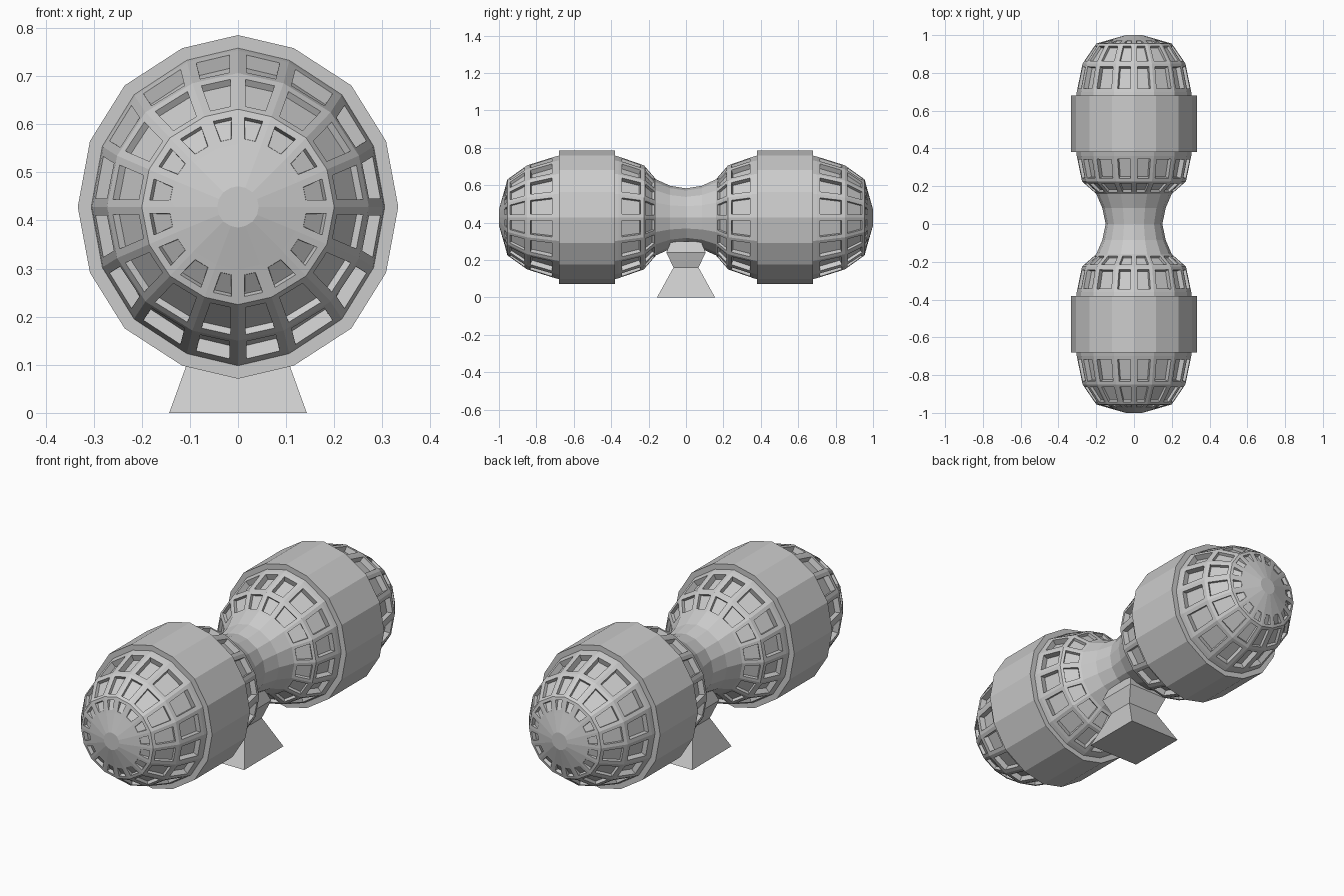
import bpy, bmesh, math
from mathutils import Vector

cube = bpy.data.objects.get("Cube")
if cube:
    bpy.data.objects.remove(cube)

grey = bpy.data.materials.new("plain_grey")
grey.use_nodes = True
GREY = (0.6, 0.6, 0.6, 1)
grey.diffuse_color = GREY
grey.node_tree.nodes["Principled BSDF"].inputs["Base Color"].default_value = GREY

SIDES = 16
AXIS_Z = 0.428


def finish(bm, name):
    bmesh.ops.recalc_face_normals(bm, faces=bm.faces[:])
    mesh = bpy.data.meshes.new(name)
    bm.to_mesh(mesh)
    bm.free()
    mesh.materials.append(grey)
    obj = bpy.data.objects.new(name, mesh)
    bpy.context.collection.objects.link(obj)
    return obj


def ring(bm, y, rx, rz):
    """Faceted ring around the long axis, slightly narrowed at top and bottom."""
    verts = []
    for i in range(SIDES):
        a = 2 * math.pi * i / SIDES
        narrow = 0.91 if abs(math.cos(a)) > 0.9 else 1
        verts.append(bm.verts.new((rx * math.sin(a) * narrow, y, AXIS_Z + rz * math.cos(a))))
    return verts


def loft(bm, profile):
    """Skin the rings, cap both ends and return the faces row by row."""
    rings = [ring(bm, *p) for p in profile]
    rows = []
    for a, b in zip(rings, rings[1:]):
        rows.append([bm.faces.new((a[i], a[(i + 1) % SIDES], b[(i + 1) % SIDES], b[i]))
                     for i in range(SIDES)])
    bm.faces.new(rings[0])
    bm.faces.new(rings[-1])
    bmesh.ops.recalc_face_normals(bm, faces=bm.faces[:])
    return rows


def recess(bm, faces, margin, depth):
    """Cut a window with nearly upright walls into each face."""
    bmesh.ops.inset_individual(bm, faces=faces, thickness=margin, use_even_offset=True)
    bmesh.ops.inset_individual(bm, faces=faces, thickness=0.001, depth=-depth,
                               use_even_offset=True)


# Body: two bulbs joined by a narrow neck, from tip to middle
half = [
    (-1.0, 0.043, 0.043), (-0.975, 0.13, 0.13), (-0.955, 0.2, 0.203),
    (-0.85, 0.272, 0.278), (-0.70, 0.303, 0.325), (-0.68, 0.305, 0.33),
    (-0.38, 0.305, 0.33), (-0.36, 0.303, 0.325), (-0.225, 0.275, 0.278),
    (-0.16, 0.2, 0.203), (-0.085, 0.168, 0.169),
]
profile = half + [(0, 0.15, 0.155)] + [(-y, rx, rz) for y, rx, rz in reversed(half)]
bm = bmesh.new()
rows = loft(bm, profile)

# Window rows, the same on both bulbs
windows = {2: (0.016, 0.015), 3: (0.018, 0.028), 7: (0.018, 0.028), 8: (0.014, 0.015)}
for k, (margin, depth) in windows.items():
    for row in (rows[k], rows[-1 - k]):
        recess(bm, row, margin, depth)

# Sloping notches around each end cap, deeper towards the rim
for row in (rows[1], rows[-2]):
    recess(bm, row, 0.014, 0)
    for face in row:
        push = -face.normal.copy()
        for v in face.verts:
            r = math.hypot(v.co.x, v.co.z - AXIS_Z)
            v.co += push * (0.018 if r > 0.165 else 0.002)
finish(bm, "windowed_body")

# Wide bands around the bulbs
for side, name in ((-1, "front_band"), (1, "back_band")):
    bm = bmesh.new()
    loft(bm, [(side * y, 0.333, 0.357) for y in (0.38, 0.68)])
    finish(bm, name)

# Waisted stand under the neck
bm = bmesh.new()
levels = [(0, 0.143, 0.155), (0.16, 0.085, 0.067), (0.24, 0.11, 0.105), (0.3, 0.09, 0.08)]
corners = ((-1, -1), (1, -1), (1, 1), (-1, 1))
loops = [[bm.verts.new(Vector((sx * x, sy * y, z))) for sx, sy in corners]
         for z, x, y in levels]
for a, b in zip(loops, loops[1:]):
    for i in range(4):
        bm.faces.new((a[i], a[(i + 1) % 4], b[(i + 1) % 4], b[i]))
bm.faces.new(loops[0])
bm.faces.new(loops[-1])
finish(bm, "stand")
